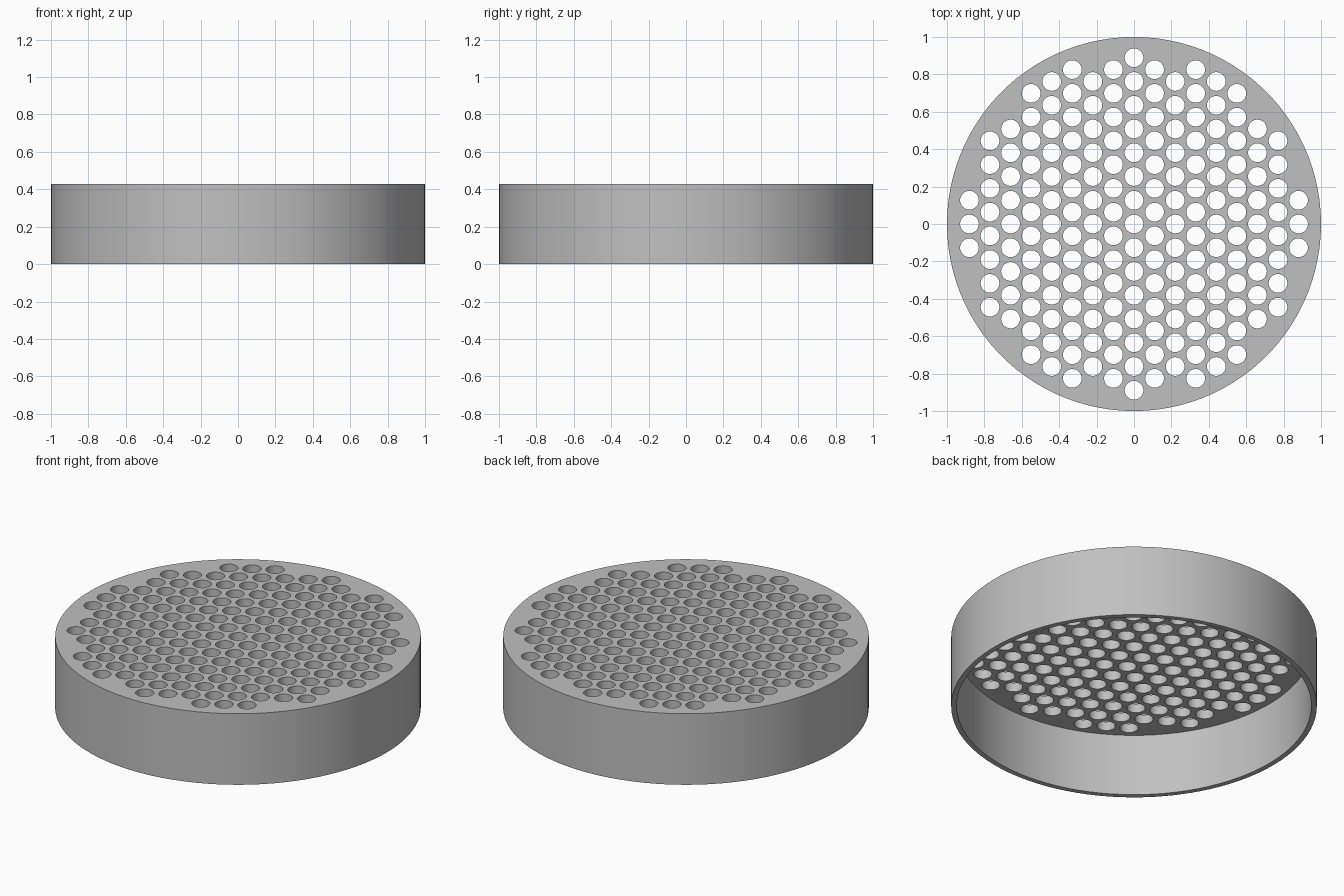
import bpy, bmesh, math
from mathutils import Matrix

RADIUS, HEIGHT = 1.0, 0.429
WALL, PLATE = 0.03, 0.055
HOLE, PITCH, LIMIT = 0.05, 0.127, 0.9

if "Cube" in bpy.data.objects:
    bpy.data.objects.remove(bpy.data.objects["Cube"])


def make_object(name, bm):
    bmesh.ops.recalc_face_normals(bm, faces=bm.faces)
    mesh = bpy.data.meshes.new(name)
    bm.to_mesh(mesh)
    bm.free()
    obj = bpy.data.objects.new(name, mesh)
    bpy.context.collection.objects.link(obj)
    return obj


def cylinder(bm, radius, bottom, top, sides, x=0.0, y=0.0):
    bmesh.ops.create_cone(
        bm, cap_ends=True, segments=sides, radius1=radius, radius2=radius,
        depth=top - bottom,
        matrix=Matrix.Translation((x, y, (bottom + top) / 2)))


# Grey material
grey = bpy.data.materials.new("grey")
grey.use_nodes = True
colour = (0.53, 0.53, 0.53, 1)
grey.diffuse_color = colour
grey.node_tree.nodes["Principled BSDF"].inputs["Base Color"].default_value = colour

# Cap body: solid disc, hollowed from below and drilled through the top
bm = bmesh.new()
cylinder(bm, RADIUS, 0, HEIGHT, 100)
cap = make_object("perforated_cap", bm)
cap.data.materials.append(grey)

# Cutter for the hollow underside
bm = bmesh.new()
cylinder(bm, RADIUS - WALL, -0.1, HEIGHT - PLATE, 100)
hollow = make_object("hollow_cutter", bm)

# Cutter for the holes, on a hexagonal grid of staggered columns
bm = bmesh.new()
for column in range(-8, 9):
    x = column * PITCH * math.sqrt(3) / 2
    for row in range(-8, 9):
        y = (row + (column % 2) / 2) * PITCH
        if math.hypot(x, y) < LIMIT:
            cylinder(bm, HOLE, HEIGHT - PLATE - 0.05, HEIGHT + 0.05, 32, x, y)
holes = make_object("hole_cutter", bm)

# Apply the cuts and discard the cutters
bpy.context.view_layer.objects.active = cap
for cutter in (hollow, holes):
    cutter.hide_render = True
    cut = cap.modifiers.new(cutter.name, "BOOLEAN")
    cut.operation = "DIFFERENCE"
    cut.solver = "EXACT"
    cut.object = cutter
    bpy.ops.object.modifier_apply(modifier=cut.name)
    bpy.data.objects.remove(cutter)

# Smooth round walls with sharp rims
bpy.ops.object.select_all(action="DESELECT")
cap.select_set(True)
bpy.ops.object.shade_smooth_by_angle(angle=math.radians(30))
